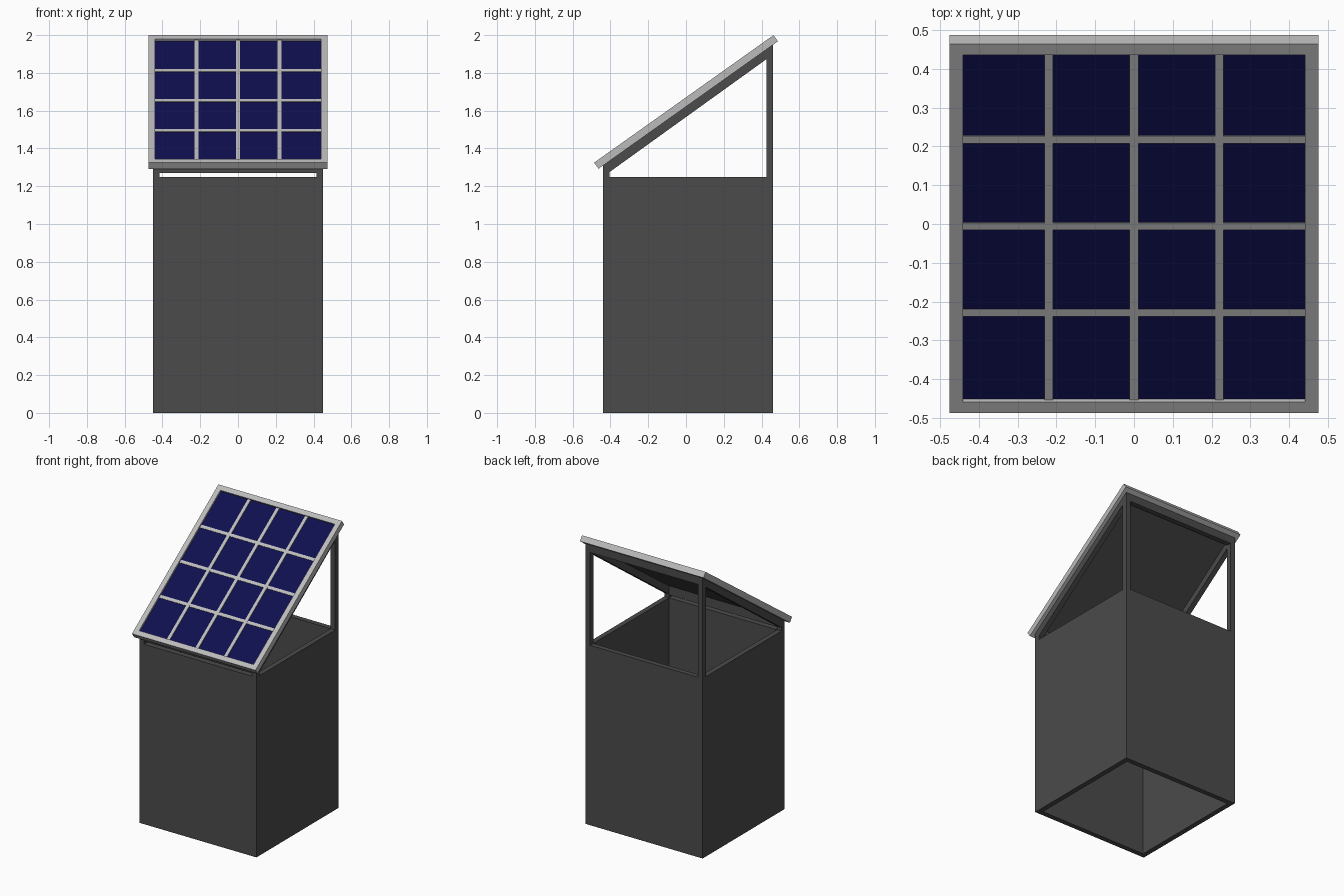
import bpy, bmesh, math
from mathutils import Vector

if "Cube" in bpy.data.objects:
    bpy.data.objects.remove(bpy.data.objects["Cube"])

ANGLE = math.radians(35.4)
PX, PL, PT = 0.475, 1.165, 0.04      # panel half width, length, thickness
PZ = 1.646                           # panel centre height
BORDER = 0.035
T = 0.035                            # wall / tube thickness
BX, Y0, Y1, BH = 0.45, -0.44, 0.46, 1.25


def material(name, rgb):
    m = bpy.data.materials.new(name)
    m.diffuse_color = (*rgb, 1)
    m.use_nodes = True
    m.node_tree.nodes["Principled BSDF"].inputs["Base Color"].default_value = m.diffuse_color
    return m


DARK = material("dark_metal", (0.07, 0.07, 0.07))
LIGHT = material("aluminium", (0.5, 0.5, 0.5))
NAVY = material("cell_blue", (0.005, 0.005, 0.08))


def finish(name, bm, mat):
    bmesh.ops.recalc_face_normals(bm, faces=bm.faces)
    me = bpy.data.meshes.new(name)
    bm.to_mesh(me)
    bm.free()
    ob = bpy.data.objects.new(name, me)
    bpy.context.collection.objects.link(ob)
    me.materials.append(mat)
    return ob


def rect(x0, x1, y0, y1):
    return [(x0, y0), (x1, y0), (x1, y1), (x0, y1)]


def ring(name, outer, inner, z0, z1, mat):
    """Rectangular tube between two outlines."""
    bm = bmesh.new()
    loops = [[bm.verts.new((x, y, z)) for x, y in pts]
             for pts, z in ((outer, z0), (outer, z1), (inner, z1), (inner, z0))]
    for k in range(4):
        a, b = loops[k], loops[(k + 1) % 4]
        for i in range(4):
            j = (i + 1) % 4
            bm.faces.new((a[i], a[j], b[j], b[i]))
    return finish(name, bm, mat)


def side_prism(name, pts, x0, x1, mat):
    """Extrude a y-z profile along x."""
    bm = bmesh.new()
    face = bm.faces.new([bm.verts.new((x0, y, z)) for y, z in pts])
    geo = bmesh.ops.extrude_face_region(bm, geom=[face])["geom"]
    bmesh.ops.translate(bm, vec=Vector((x1 - x0, 0, 0)),
                        verts=[g for g in geo if isinstance(g, bmesh.types.BMVert)])
    return finish(name, bm, mat)


def box(name, x0, x1, y0, y1, z0, z1, mat):
    return side_prism(name, [(y0, z0), (y1, z0), (y1, z1), (y0, z1)], x0, x1, mat)


def under(y):
    """Height of the panel underside at y."""
    cy, cz = PT / 2 * math.sin(ANGLE), PZ - PT / 2 * math.cos(ANGLE)
    return cz + (y - cy) * math.tan(ANGLE)


# Open-ended cabinet body
ring("cabinet_body", rect(-BX, BX, Y0, Y1), rect(-BX + T, BX - T, Y0 + T, Y1 - T), 0, BH, DARK)

# Side frames: posts with sloping rail
side = side_prism("side_frame", [
    (Y0, BH), (Y0 + T, BH), (Y0 + T, 1.275), (Y1 - T, 1.872), (Y1 - T, BH),
    (Y1, BH), (Y1, under(Y1)), (Y0, under(Y0))], BX - T, BX, DARK)
side.modifiers.new("mirror", 'MIRROR')

# Cross rails under the panel
for name, y0, low in (("front_cross_rail", Y0, 1.27), ("back_cross_rail", Y1 - T, 1.895)):
    y1 = y0 + T
    side_prism(name, [(y0, low), (y1, low), (y1, under(y1)), (y0, under(y0))],
               -BX + T, BX - T, DARK)

# Tilted panel, built flat in local space
ix, iy = PX - BORDER, PL / 2 - BORDER
panel = [
    ring("panel_frame", rect(-PX, PX, -PL / 2, PL / 2), rect(-ix, ix, -iy, iy),
         -PT / 2, PT / 2, LIGHT),
    box("panel_backing", -ix, ix, -iy, iy, -PT / 2, 0.004, DARK),
    box("solar_cells", -ix, ix, -iy, iy, 0.004, 0.008, NAVY),
]
W = 0.011
for i in (-1, 0, 1):
    x, y = i * ix / 2, i * iy / 2
    panel.append(box(f"long_divider_{i + 2}", x - W, x + W, -iy, iy, 0.008, 0.012, LIGHT))
    panel.append(box(f"cross_divider_{i + 2}", -ix, ix, y - W, y + W, 0.008, 0.0115, LIGHT))
for ob in panel:
    ob.location = (0, 0, PZ)
    ob.rotation_euler = (ANGLE, 0, 0)
